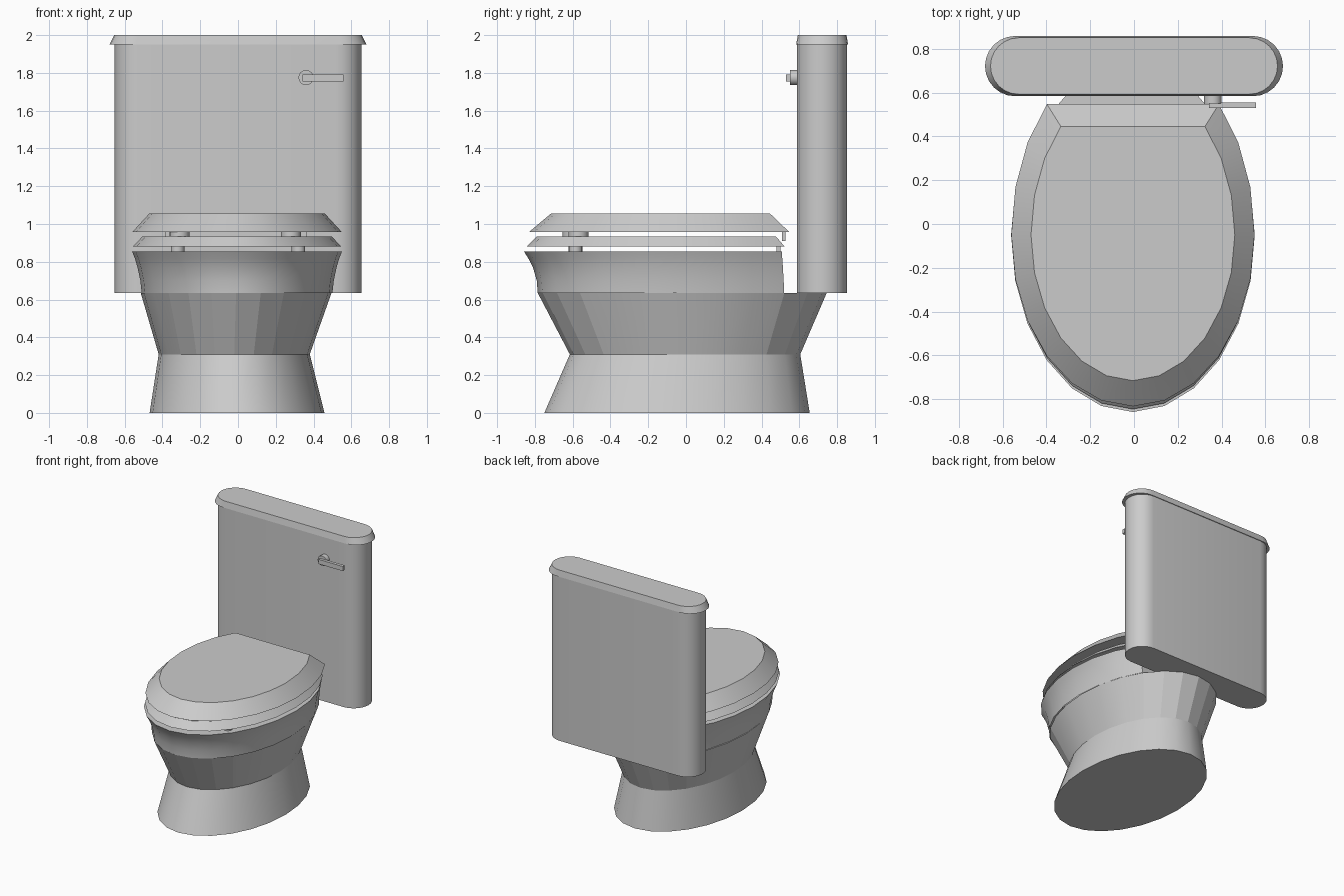
import bpy, bmesh
from math import sin, cos, pi, radians

cube = bpy.data.objects.get("Cube")
if cube:
    bpy.data.objects.remove(cube, do_unlink=True)

porcelain = bpy.data.materials.new("light grey porcelain")
porcelain.use_nodes = True
porcelain.diffuse_color = (0.6, 0.6, 0.6, 1)
porcelain.node_tree.nodes["Principled BSDF"].inputs["Base Color"].default_value = (0.6, 0.6, 0.6, 1)

SIDES = 24
MID_Y = -0.05


def ellipse(z, rx, front, back, cx=-0.005):
    cy, ry = (front + back) / 2, (back - front) / 2
    angles = [2 * pi * i / SIDES for i in range(SIDES)]
    return [(cx + rx * sin(a), cy - ry * cos(a), z) for a in angles]


def seat_shape(z, rx, front, back, cx=-0.005):
    """Oval with its back cut off straight."""
    corner = sin(radians(135))
    points = []
    for i in range(SIDES):
        deg = 360 * i / SIDES
        a = radians(deg)
        if 135 <= deg <= 225:
            points.append((cx + rx * corner * (180 - deg) / 45, back, z))
        else:
            ry = MID_Y - front if cos(a) > 0 else (back - MID_Y) / corner
            points.append((cx + rx * sin(a), MID_Y - ry * cos(a), z))
    return points


def stadium(z, half_x, front, back, steps=12):
    cy, r = (front + back) / 2, (back - front) / 2
    points = []
    for side, start in ((1, -pi / 2), (-1, pi / 2)):
        for i in range(steps + 1):
            a = start + pi * i / steps
            points.append((side * (half_x - r) + r * cos(a), cy + r * sin(a), z))
    return points


def finish(name, bm, smooth=30):
    bmesh.ops.recalc_face_normals(bm, faces=bm.faces)
    mesh = bpy.data.meshes.new(name)
    bm.to_mesh(mesh)
    bm.free()
    mesh.materials.append(porcelain)
    obj = bpy.data.objects.new(name, mesh)
    bpy.context.collection.objects.link(obj)
    if smooth:
        bpy.ops.object.select_all(action="DESELECT")
        obj.select_set(True)
        bpy.context.view_layer.objects.active = obj
        bpy.ops.object.shade_smooth_by_angle(angle=radians(smooth))
    return obj


def loft(name, rings, cap_start=True, cap_end=True, closed=False, smooth=30):
    bm = bmesh.new()
    loops = [[bm.verts.new(p) for p in ring] for ring in rings]
    pairs = list(zip(loops, loops[1:]))
    if closed:
        pairs.append((loops[-1], loops[0]))
    for low, high in pairs:
        n = len(low)
        for i in range(n):
            j = (i + 1) % n
            bm.faces.new((low[i], low[j], high[j], high[i]))
    if cap_start and not closed:
        bm.faces.new(loops[0])
    if cap_end and not closed:
        bm.faces.new(loops[-1])
    return finish(name, bm, smooth)


def cylinder(name, location, radius, depth, along_y=False):
    bm = bmesh.new()
    bmesh.ops.create_cone(bm, cap_ends=True, segments=16, radius1=radius, radius2=radius, depth=depth)
    obj = finish(name, bm)
    obj.location = location
    if along_y:
        obj.rotation_euler.x = pi / 2
    return obj


def box(name, location, size):
    bm = bmesh.new()
    bmesh.ops.create_cube(bm, size=1)
    bmesh.ops.scale(bm, vec=size, verts=bm.verts)
    obj = finish(name, bm, 0)
    obj.location = location
    return obj


# Pedestal and bowl
waist = ellipse(0.31, 0.4, -0.615, 0.605, -0.02)
loft("pedestal", [ellipse(0, 0.463, -0.75, 0.655), waist], cap_end=False)
loft("lower_bowl", [
    waist,
    ellipse(0.635, 0.505, -0.785, 0.745, -0.01),
    seat_shape(0.635, 0.37, -0.62, 0.32),
    seat_shape(0.4, 0.22, -0.4, 0.15),
], cap_start=False, smooth=12)
loft("upper_bowl", [
    seat_shape(0.635, 0.505, -0.785, 0.52),
    seat_shape(0.70, 0.512, -0.79, 0.517),
    seat_shape(0.77, 0.527, -0.81, 0.513),
    seat_shape(0.815, 0.54, -0.833, 0.51),
    seat_shape(0.855, 0.556, -0.858, 0.507),
    seat_shape(0.855, 0.41, -0.67, 0.36),
    seat_shape(0.635, 0.37, -0.62, 0.32),
], cap_start=False, cap_end=False)

# Seat ring and lid
loft("seat", [
    seat_shape(0.88, 0.552, -0.845, 0.523),
    seat_shape(0.935, 0.5, -0.79, 0.475),
    seat_shape(0.935, 0.38, -0.64, 0.32),
    seat_shape(0.88, 0.36, -0.61, 0.3),
], closed=True)
loft("lid", [
    seat_shape(0.957, 0.555, -0.832, 0.547),
    seat_shape(1.055, 0.465, -0.715, 0.445),
])

# Bumpers and hinges on both sides
for side, word in ((1, "left"), (-1, "right")):
    cylinder(f"{word}_lid_bumper", (side * 0.295 - 0.015, -0.585 + side * 0.015, 0.946), 0.053, 0.024)
    cylinder(f"{word}_seat_bumper", (side * 0.32, -0.585, 0.868), 0.036, 0.028)
    box(f"{word}_seat_hinge", (side * 0.32, 0.49, 0.868), (0.07, 0.02, 0.028))
    box(f"{word}_lid_hinge", (side * 0.35 - 0.01, 0.517, 0.934), (0.05, 0.018, 0.05))

# Tank and its cover
loft("tank", [stadium(0.635, 0.653, 0.588, 0.852), stadium(1.95, 0.653, 0.588, 0.852)])
loft("tank_cover", [stadium(1.95, 0.68, 0.583, 0.858), stadium(2.0, 0.655, 0.592, 0.85)])

# Flush lever
cylinder("lever_knob", (0.36, 0.57, 1.775), 0.04, 0.04, along_y=True)
box("lever_arm", (0.45, 0.541, 1.773), (0.215, 0.025, 0.037))
